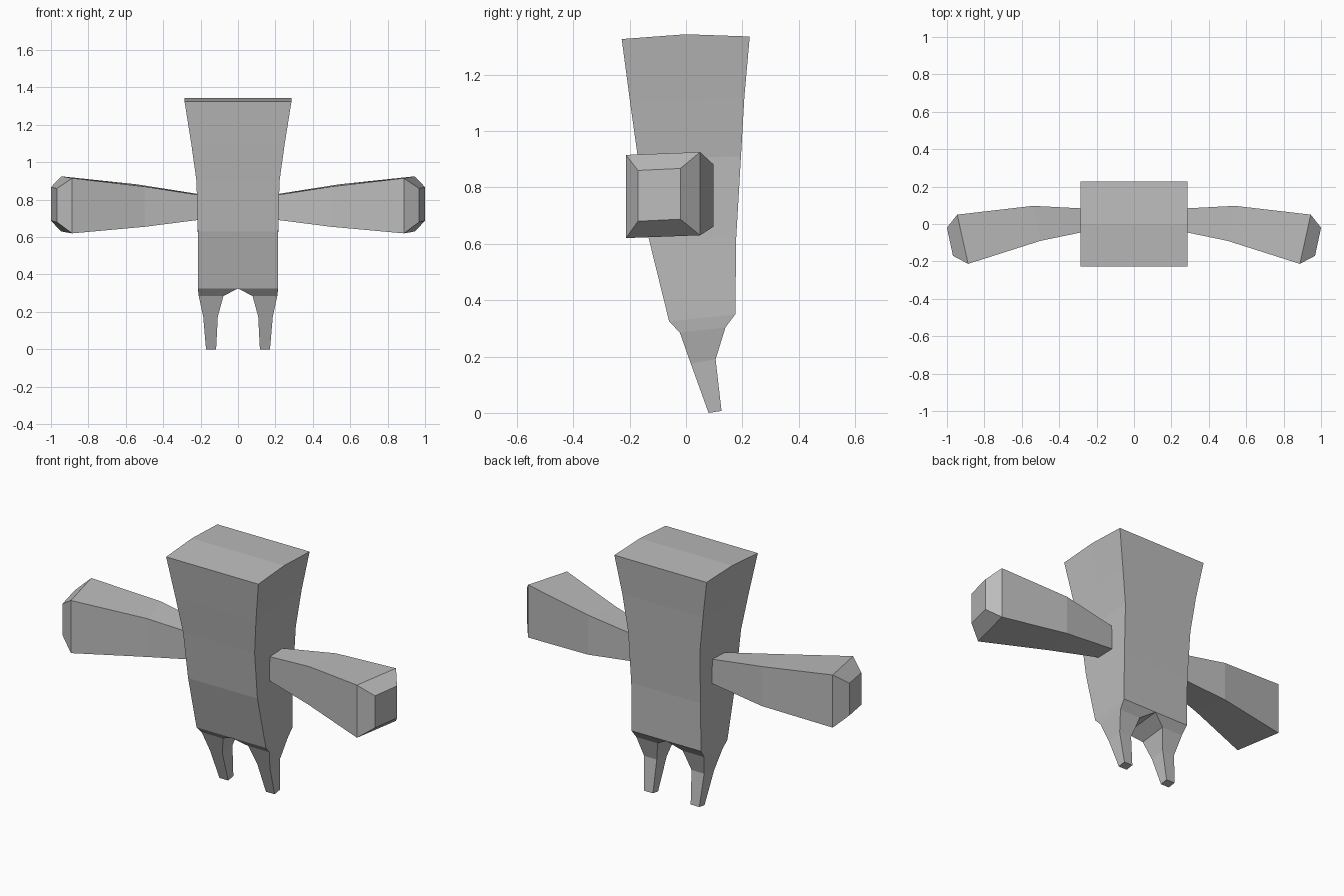
import bpy, bmesh

if "Cube" in bpy.data.objects:
    bpy.data.objects.remove(bpy.data.objects["Cube"])

grey = bpy.data.materials.new("plain_grey")
grey.diffuse_color = (0.5, 0.5, 0.5, 1)
grey.use_nodes = True
grey.node_tree.nodes["Principled BSDF"].inputs["Base Color"].default_value = grey.diffuse_color


def loft(name, rings, cap, mirror=False):
    """Skin consecutive rings; close the last one with the given faces."""
    bm = bmesh.new()
    loops = [[bm.verts.new(p) for p in ring] for ring in rings]
    n = len(loops[0])
    for a, b in zip(loops, loops[1:]):
        for i in range(n):
            j = (i + 1) % n
            bm.faces.new((a[i], a[j], b[j], b[i]))
    for face in cap:
        bm.faces.new([loops[-1][i] for i in face])
    bmesh.ops.recalc_face_normals(bm, faces=bm.faces)
    mesh = bpy.data.meshes.new(name)
    bm.to_mesh(mesh)
    bm.free()
    mesh.materials.append(grey)
    obj = bpy.data.objects.new(name, mesh)
    bpy.context.collection.objects.link(obj)
    if mirror:
        m = obj.modifiers.new("mirror", 'MIRROR')
        m.use_mirror_merge = False
    return obj


# Torso: half width, front (y, z), middle (y, z), back (y, z)
torso = [
    (0.215, (-0.06, 0.325), (0.058, 0.337), (0.175, 0.35)),
    (0.215, (-0.135, 0.63), (0.02, 0.625), (0.178, 0.62)),
    (0.222, (-0.17, 0.90), (0.01, 0.905), (0.195, 0.91)),
    (0.25, (-0.198, 1.10), (0.003, 1.11), (0.207, 1.12)),
    (0.286, (-0.228, 1.326), (0.0, 1.343), (0.226, 1.335)),
]
loft("torso",
     [[(-w, *f), (w, *f), (w, *m), (w, *b), (-w, *b), (-w, *m)]
      for w, f, m, b in torso],
     [(0, 1, 2, 5), (5, 2, 3, 4)])

# Legs: inner x, outer x, front (y, z), back (y, z)
leg = [
    (0.0, 0.215, (-0.06, 0.325), (0.175, 0.35)),
    (0.078, 0.21, (-0.022, 0.285), (0.14, 0.303)),
    (0.108, 0.186, (0.017, 0.175), (0.105, 0.19)),
    (0.117, 0.171, (0.08, 0.0), (0.126, 0.007)),
]
loft("legs",
     [[(xi, *f), (xo, *f), (xo, *b), (xi, *b)] for xi, xo, f, b in leg],
     [(0, 1, 2, 3)], mirror=True)

# Arms: front (x, y), back (x, y), front z range, back z range
arm = [
    ((0.21, -0.03), (0.21, 0.08), (0.692, 0.825), (0.695, 0.83)),
    ((0.50, -0.09), (0.54, 0.097), (0.655, 0.87), (0.66, 0.882)),
    ((0.887, -0.213), (0.945, 0.05), (0.62, 0.915), (0.63, 0.925)),
    ((0.968, -0.17), (1.0, -0.02), (0.68, 0.86), (0.687, 0.867)),
]
loft("arms",
     [[(*f, fz[0]), (*b, bz[0]), (*b, bz[1]), (*f, fz[1])]
      for f, b, fz, bz in arm],
     [(0, 1, 2, 3)], mirror=True)
